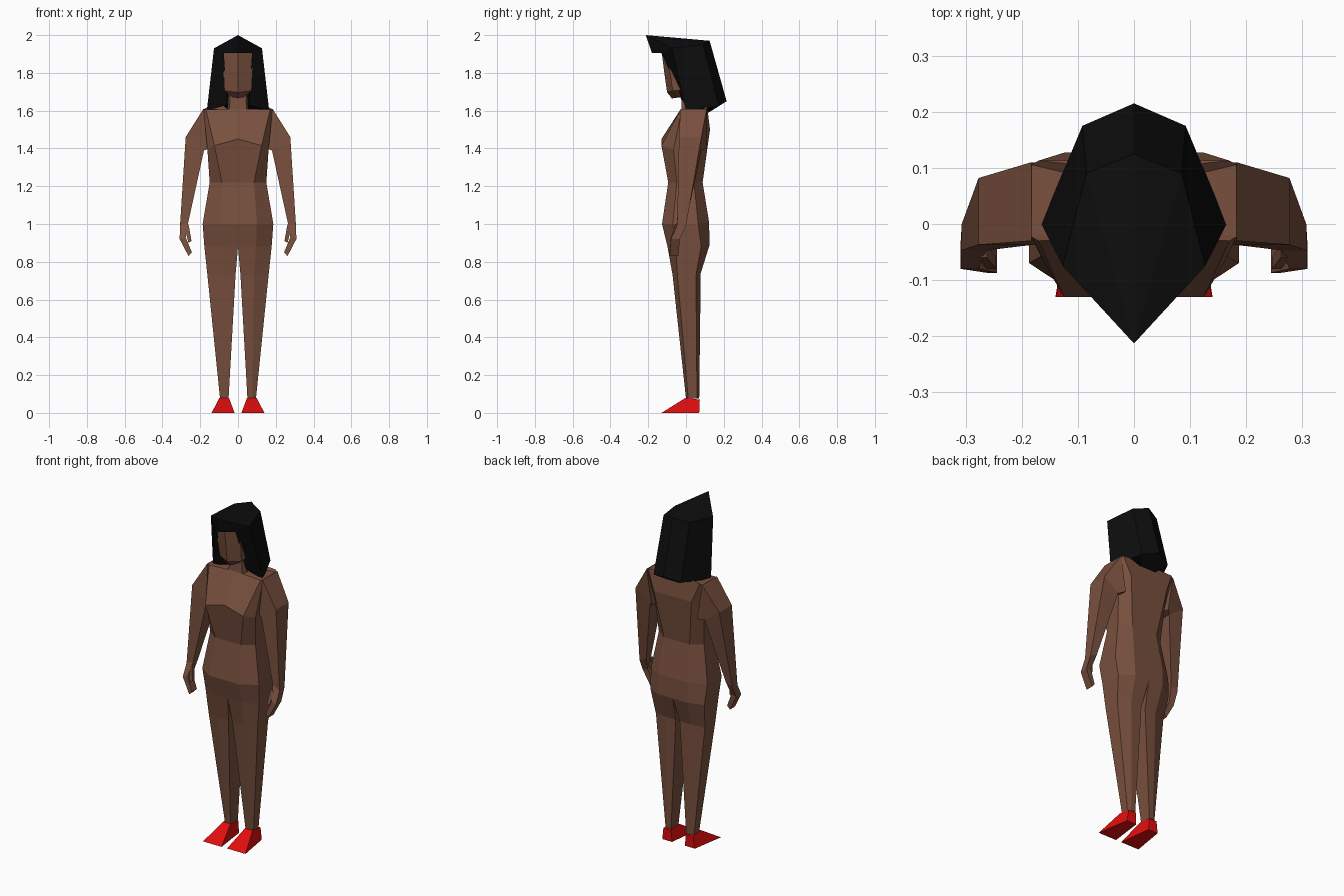
import bpy, bmesh

if "Cube" in bpy.data.objects:
    bpy.data.objects.remove(bpy.data.objects["Cube"])


def material(name, color):
    m = bpy.data.materials.new(name)
    m.diffuse_color = (*color, 1)
    m.use_nodes = True
    m.node_tree.nodes["Principled BSDF"].inputs["Base Color"].default_value = m.diffuse_color
    return m


SKIN = material("brown skin", (0.19, 0.08, 0.048))
HAIR = material("black hair", (0.004, 0.004, 0.004))
SHOE = material("red shoe", (0.75, 0.004, 0.004))


def build(name, points, faces, mat):
    """Make the +x half from points and faces, then mirror it across x = 0."""
    bm = bmesh.new()
    for side in (1, -1):
        vs = [bm.verts.new((side * x, y, z)) for x, y, z in points]
        for f in faces:
            bm.faces.new([vs[i] for i in f][::side])
    bmesh.ops.remove_doubles(bm, verts=bm.verts[:], dist=0.0005)
    bmesh.ops.recalc_face_normals(bm, faces=bm.faces[:])
    me = bpy.data.meshes.new(name)
    bm.to_mesh(me)
    bm.free()
    me.materials.append(mat)
    ob = bpy.data.objects.new(name, me)
    bpy.context.collection.objects.link(ob)
    return ob


def loft(name, rings, mat, closed_from=0, caps=True):
    """Join equal rings; rings before closed_from stay open on the middle seam."""
    n = len(rings[0])
    faces = []
    for r in range(len(rings) - 1):
        for i in range(n if r >= closed_from else n - 1):
            j = (i + 1) % n
            faces.append((r * n + i, r * n + j, (r + 1) * n + j, (r + 1) * n + i))
    last = (len(rings) - 1) * n
    faces.append(range(last, last + n))
    if caps:
        faces.append(range(n))
    return build(name, [p for ring in rings for p in ring], faces, mat)


def body_ring(z, rise, lift, inner, mid, wide, front, back, bevel):
    """Half section: rise lifts the front middle, lift the back, bevel rounds the sides."""
    cut = (back - front) * bevel
    return [(inner, front, z + rise), (mid, front, z),
            (wide, front + cut, z - rise * 0.6), (wide, back - cut, z),
            (mid, back, z + lift), (inner, back, z + lift)]


def box_ring(outer, inner, front, back, z_out, z_in):
    return [(outer, front, z_out), (outer, back, z_out), (inner, back, z_in), (inner, front, z_in)]


def head_ring(wide, front, back, z):
    """Half section with a ridge down the middle of the face."""
    return [(0, front, z), (wide, front + 0.03, z + 0.008), (wide, back - 0.03, z + 0.02), (0, back, z + 0.02)]


# Neck, shoulders, bust, waist, hips, seat, thighs and ankles
loft("body", [
    body_ring(1.70, 0, 0, 0, .04, .05, -.02, .08, .2),
    body_ring(1.61, 0, .02, 0, .045, .055, -.025, .10, .2),
    body_ring(1.605, -.005, .01, 0, .17, .183, -.03, .113, .05),
    body_ring(1.415, .035, .085, 0, .125, .162, -.13, .127, .25),
    body_ring(1.22, 0, 0, 0, .085, .15, -.094, .088, .25),
    body_ring(1.0, 0, .01, 0, .10, .187, -.127, .122, .23),
    body_ring(.88, 0, .01, 0, .095, .178, -.098, .125, .2),
    body_ring(.73, 0, .01, .013, .085, .162, -.071, .078, .17),
    body_ring(.075, 0, 0, .05, .075, .095, 0, .07, .17),
], SKIN, closed_from=6, caps=False)

# Arms, from shoulder to fingertips
loft("arms", [
    box_ring(.183, .15, -.03, .11, 1.61, 1.40),
    box_ring(.277, .18, -.037, .082, 1.46, 1.39),
    box_ring(.307, .263, -.047, 0, .99, 1.01),
    box_ring(.309, .277, -.08, -.033, .92, .93),
    box_ring(.262, .244, -.087, -.04, .83, .85),
], SKIN)

# Thumbs
loft("thumbs", [
    box_ring(.28, .262, -.06, -.035, .97, 1.0),
    box_ring(.262, .246, -.08, -.06, .90, .91),
], SKIN)

# Head with a ridged face and narrow chin
loft("head", [
    head_ring(.075, -.13, .10, 1.92),
    head_ring(.077, -.115, .10, 1.80),
    head_ring(.072, -.10, .08, 1.697),
    head_ring(.03, -.075, .07, 1.665),
], SKIN, closed_from=3, caps=False)

# Long hair with a pointed fringe, open around the face
crown = [(0, -.213, 2.0), (.127, -.075, 1.93), (.085, .09, 1.95), (0, .125, 1.97)]
fringe = [(0, -.18, 1.905), (.075, -.13, 1.905)]
hem = [(.165, 0, 1.60), (.092, .175, 1.625), (0, .215, 1.65)]
inner_hem = [(.057, -.005, 1.63), (.05, .12, 1.59), (0, .12, 1.59)]
lining = [(.08, .02, 1.905), (0, .02, 1.905)]
build("hair", crown + fringe + hem + inner_hem + lining, [
    (0, 1, 2), (0, 2, 3), (0, 4, 5, 1), (1, 5, 9, 6), (1, 6, 7, 2), (2, 7, 8, 3),
    (6, 9, 10, 7), (7, 10, 11, 8), (5, 12, 10, 9), (4, 13, 12, 5), (12, 13, 11, 10),
], HAIR)

# Wedge shoes: wide toe, narrow heel, rising to the ankle
sole = [(.018, -.13, 0), (.14, -.13, 0), (.108, .07, 0), (.043, .07, 0)]
ankle = [(.048, -.002, .08), (.098, -.002, .08), (.098, .073, .07), (.048, .073, .07)]
loft("shoes", [sole, ankle], SHOE)
